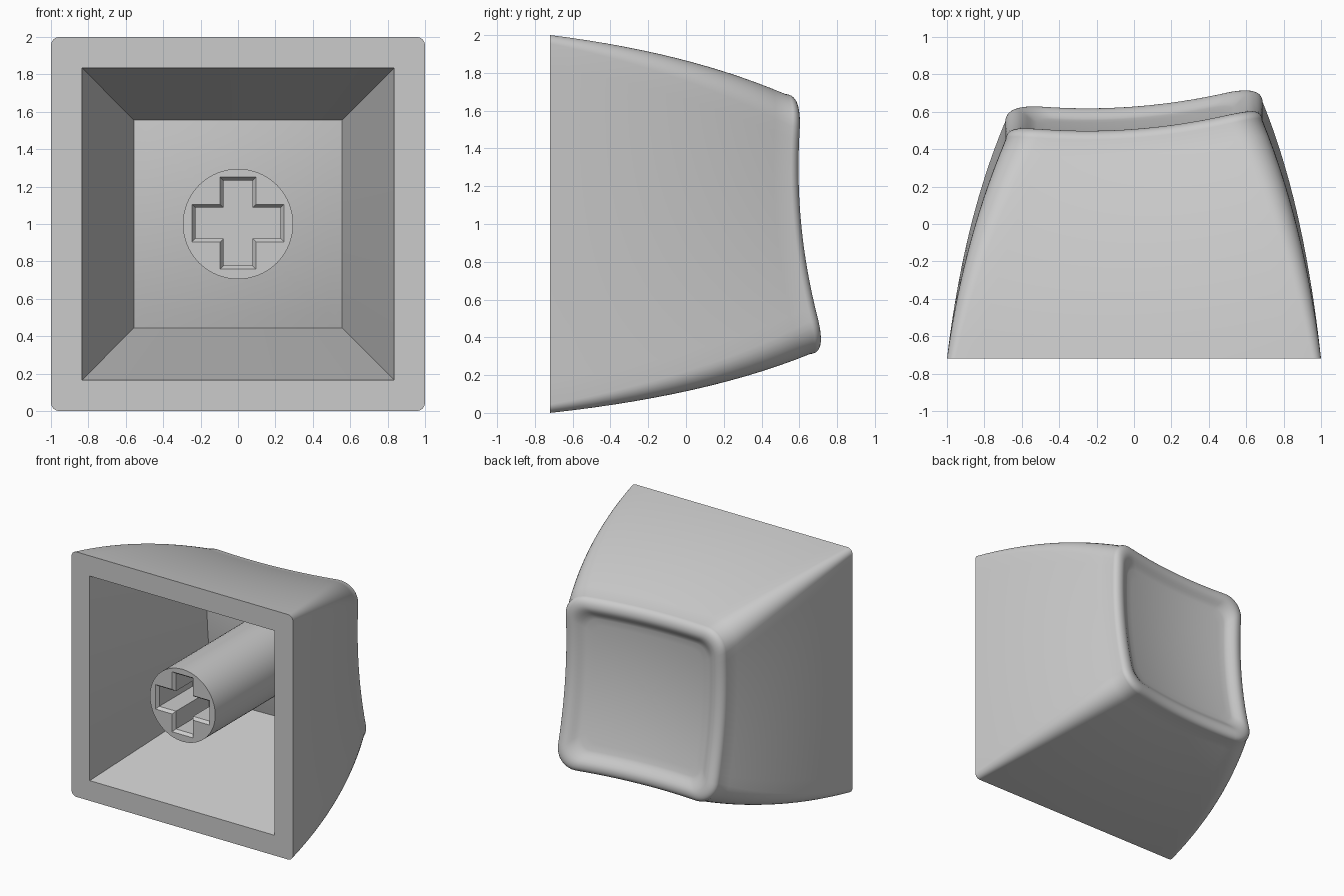
import bpy, bmesh, math

if "Cube" in bpy.data.objects:
    bpy.data.objects.remove(bpy.data.objects["Cube"], do_unlink=True)

BASE_Y = -0.72
MID_Z = 1.0

grey = bpy.data.materials.new("plain grey")
grey.use_nodes = True
colour = (0.6, 0.6, 0.6, 1)
grey.diffuse_color = colour
grey.node_tree.nodes["Principled BSDF"].inputs["Base Color"].default_value = colour


def dish(x, w):
    """Depth of the tilted, hollowed top; w is the height above the middle."""
    return 0.506 + 0.075 * x + 0.15 * x * x - 0.096 * w + 0.161 * w * w


def rounded_square(half, radius, arc=8, side=16):
    """Outline points of a rounded square, always the same count."""
    pts = []
    c = half - radius
    for q in range(4):
        turn = q * math.pi / 2
        co, si = math.cos(turn), math.sin(turn)
        local = []
        for i in range(arc + 1):
            a = i / arc * math.pi / 2
            local.append((c + radius * math.cos(a), c + radius * math.sin(a)))
        for i in range(1, side):
            local.append((c - 2 * c * i / side, half))
        pts += [(x * co - z * si, x * si + z * co) for x, z in local]
    return pts


def add_ring(bm, half, radius, depth):
    return [bm.verts.new((x, depth(x, w), MID_Z + w))
            for x, w in rounded_square(half, radius)]


def bridge(bm, a, b):
    n = len(a)
    for i in range(n):
        j = (i + 1) % n
        bm.faces.new((a[i], a[j], b[j], b[i]))


def fan(bm, ring, co):
    tip = bm.verts.new(co)
    for i, v in enumerate(ring):
        bm.faces.new((v, ring[(i + 1) % len(ring)], tip))


def finish(bm, name):
    bmesh.ops.remove_doubles(bm, verts=bm.verts, dist=0.0001)
    bmesh.ops.recalc_face_normals(bm, faces=bm.faces)
    mesh = bpy.data.meshes.new(name)
    bm.to_mesh(mesh)
    bm.free()
    mesh.materials.append(grey)
    obj = bpy.data.objects.new(name, mesh)
    bpy.context.collection.objects.link(obj)
    return obj


def activate(obj):
    bpy.ops.object.select_all(action='DESELECT')
    obj.select_set(True)
    bpy.context.view_layer.objects.active = obj


# Hollow cap: bowed outer walls, soft rim, dished top and tapered cavity
bm = bmesh.new()
RIM, DROP, STEPS = 0.08, 0.035, 14
rings = []
for i in range(STEPS + 1):
    t = i / STEPS
    half = 1 - 0.177 * t - 0.135 * t * t
    rings.append(add_ring(bm, half, 0.045 + 0.125 * t,
                          lambda x, w, t=t: BASE_Y + t * (dish(x, w) - 0.07 - BASE_Y)))
top = half
for i in range(1, 9):                                   # rounded rim
    a = i / 8 * math.pi / 2
    inset = RIM * (1 - math.cos(a))
    rings.append(add_ring(bm, top - inset, 0.17 - inset * 0.6,
                          lambda x, w, a=a: dish(x, w) - 0.07 * (1 - math.sin(a))))
for i in range(1, 6):                                   # inner slope of the rim
    u = i / 5
    fall = DROP * u * u * (3 - 2 * u)
    rings.append(add_ring(bm, top - RIM - 0.09 * u, 0.122 - 0.02 * u,
                          lambda x, w, f=fall: dish(x, w) - f))
inner = top - RIM - 0.09
for i in range(1, 10):                                  # dish floor
    k = 1 - i / 10
    rings.append(add_ring(bm, inner * k, 0.102 * k, lambda x, w: dish(x, w) - DROP))
for a, b in zip(rings, rings[1:]):
    bridge(bm, a, b)
fan(bm, rings[-1], (0, dish(0, 0) - DROP, MID_Z))

WALL = 0.105
cavity = [rings[0], add_ring(bm, 0.835, 0, lambda x, w: BASE_Y)]
for i in range(8):
    cavity.append(add_ring(bm, 0.555 * (1 - i / 8), 0, lambda x, w: dish(x, w) - WALL))
for a, b in zip(cavity, cavity[1:]):
    bridge(bm, a, b)
fan(bm, cavity[-1], (0, dish(0, 0) - WALL, MID_Z))
cap = finish(bm, "cap_shell")

# Round stem running from the opening to the back of the dish
bm = bmesh.new()
SEG, R, FRONT = 64, 0.295, BASE_Y + 0.005
circle = [(R * math.cos(2 * math.pi * i / SEG), R * math.sin(2 * math.pi * i / SEG))
          for i in range(SEG)]
front = [bm.verts.new((x, FRONT, MID_Z + w)) for x, w in circle]
back = [bm.verts.new((x, dish(x, w) - 0.08, MID_Z + w)) for x, w in circle]
bridge(bm, front, back)
bm.faces.new(front)
fan(bm, back, (0, dish(0, 0) - 0.08, MID_Z))
stem = finish(bm, "stem")

# Cross-shaped socket with a chamfered mouth
bm = bmesh.new()
layers = []
for y, shrink in ((FRONT - 0.05, 0), (FRONT, 0), (FRONT + 0.025, 0.018), (FRONT + 0.45, 0.018)):
    bx, bz, long = 0.095 - shrink, 0.1 - shrink, 0.245 - shrink
    quarter = [(long, bz), (bx, bz), (bx, long)]
    outline = quarter + [(-x, z) for x, z in reversed(quarter)]
    outline += [(-x, -z) for x, z in outline]
    layers.append([bm.verts.new((x, y, MID_Z + 0.005 + z)) for x, z in outline])
for a, b in zip(layers, layers[1:]):
    bridge(bm, a, b)
bm.faces.new(layers[0])
bm.faces.new(layers[-1])
cutter = finish(bm, "socket_cutter")
cutter.hide_render = True

cut = stem.modifiers.new("socket", 'BOOLEAN')
cut.operation = 'DIFFERENCE'
cut.solver = 'EXACT'
cut.object = cutter
activate(stem)
bpy.ops.object.modifier_apply(modifier=cut.name)
bpy.data.objects.remove(cutter, do_unlink=True)

for obj in (cap, stem):
    activate(obj)
    bpy.ops.object.shade_smooth_by_angle(angle=math.radians(30))
